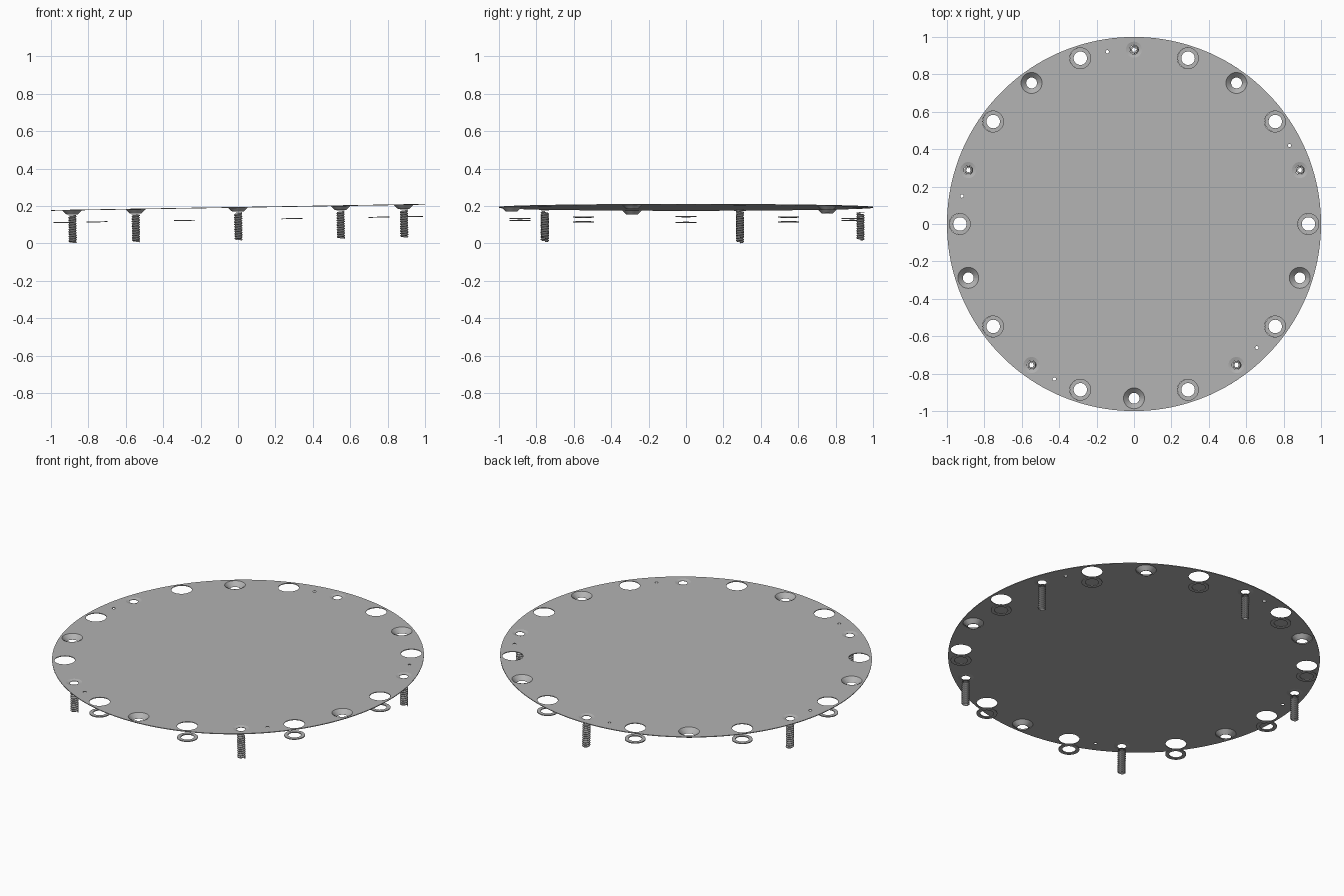
import bpy
from math import sin, cos, pi, radians
from mathutils import Matrix, Vector

if "Cube" in bpy.data.objects:
    bpy.data.objects.remove(bpy.data.objects["Cube"])

RIM = 0.932      # radius of the bolt circle
TILT = Matrix.Translation((0, 0, 0.193)) @ Matrix.Rotation(-0.0165, 4, 'Y')

grey = bpy.data.materials.new("plain grey")
grey.use_nodes = True
grey.diffuse_color = (0.45, 0.45, 0.45, 1)
grey.node_tree.nodes["Principled BSDF"].inputs["Base Color"].default_value = grey.diffuse_color


def add_mesh(name, mesh, place=(0, 0, 0), smooth=True):
    mesh.materials.clear()
    mesh.materials.append(grey)
    obj = bpy.data.objects.new(name, mesh)
    bpy.context.scene.collection.objects.link(obj)
    obj.matrix_world = TILT @ Matrix.Translation(place)
    if smooth:
        bpy.ops.object.select_all(action='DESELECT')
        obj.select_set(True)
        bpy.context.view_layer.objects.active = obj
        bpy.ops.object.shade_smooth_by_angle(angle=radians(35))
    return obj


def on_rim(degrees, z=0.0):
    a = radians(degrees)
    return Vector((RIM * cos(a), RIM * sin(a), z))


def ring(radius, count, centre=(0, 0, 0), inner=None):
    # circle, or a star outline when an inner radius is given
    points = []
    for i in range(count):
        r = inner if inner and i % 2 else radius
        a = 2 * pi * i / count
        points.append((centre[0] + r * cos(a), centre[1] + r * sin(a)))
    return points


def plate(outlines, half_thickness):
    # flat plate with holes, made from a filled outline
    curve = bpy.data.curves.new("outline", 'CURVE')
    curve.dimensions = '2D'
    curve.fill_mode = 'BOTH'
    curve.extrude = half_thickness
    for points in outlines:
        spline = curve.splines.new('POLY')
        spline.points.add(len(points) - 1)
        for p, (x, y) in zip(spline.points, points):
            p.co = (x, y, 0, 1)
        spline.use_cyclic_u = True
    helper = bpy.data.objects.new("outline", curve)
    bpy.context.scene.collection.objects.link(helper)
    graph = bpy.context.evaluated_depsgraph_get()
    mesh = bpy.data.meshes.new_from_object(helper.evaluated_get(graph))
    bpy.data.objects.remove(helper)
    return mesh


def lathe(profile, sides=32, pitch=0.0, turns=1):
    # sweep an (r, z) profile round z, rising by one pitch per turn
    steps, n = sides * turns, len(profile)
    verts, faces = [], []
    for i in range(steps + 1):
        a = 2 * pi * i / sides
        for r, z in profile:
            verts.append((r * cos(a), r * sin(a), z + pitch * i / sides))
    for i in range(steps):
        for j in range(n - 1):
            k = i * n + j
            faces.append((k, k + n, k + n + 1, k + 1))
    mesh = bpy.data.meshes.new("turned")
    mesh.from_pydata(verts, [], faces)
    return mesh


screw_angles = [18 + 72 * i for i in range(5)]
cup_angles = [54 + 72 * i for i in range(5)]
washer_angles = [36 * i for i in range(10)]

# Round plate with every hole
outlines = [ring(1.0, 160)]
outlines += [ring(0.056, 32, on_rim(a)) for a in cup_angles + washer_angles]
outlines += [ring(0.043, 32, on_rim(a)) for a in screw_angles]
outlines += [ring(0.009, 12, on_rim(a + 8.8)) for a in screw_angles]
add_mesh("round_plate", plate(outlines, 0.002), smooth=False)

# Countersunk cups hanging below the plate
cup = lathe([(0.056, 0.002), (0.031, -0.023), (0.029, -0.023), (0.054, 0.002)])
for a in cup_angles:
    add_mesh("countersunk_cup", cup, on_rim(a))

# Loose washers below the wide holes
washer = lathe([(0.036, -0.0025), (0.056, -0.0025), (0.056, 0.0025),
                (0.036, 0.0025), (0.036, -0.0025)])
for a in washer_angles:
    add_mesh("washer", washer, on_rim(a, -0.065))

# Screws: shallow head ring, star-shaped drive and open threaded shank
head = lathe([(0.043, 0.002), (0.024, -0.003), (0.024, -0.005), (0.043, -0.002)])
drive = plate([ring(0.021, 24), ring(0.016, 12, inner=0.009)], 0.001)
PITCH = 0.0125
shank = lathe([(0.017, 0), (0.022, PITCH * 0.35), (0.022, PITCH * 0.6),
               (0.017, PITCH)], 20, PITCH, 11)
for a in screw_angles:
    add_mesh("screw_head", head, on_rim(a))
    add_mesh("screw_drive", drive, on_rim(a, -0.027), smooth=False)
    add_mesh("screw_shank", shank, on_rim(a, -0.178))
